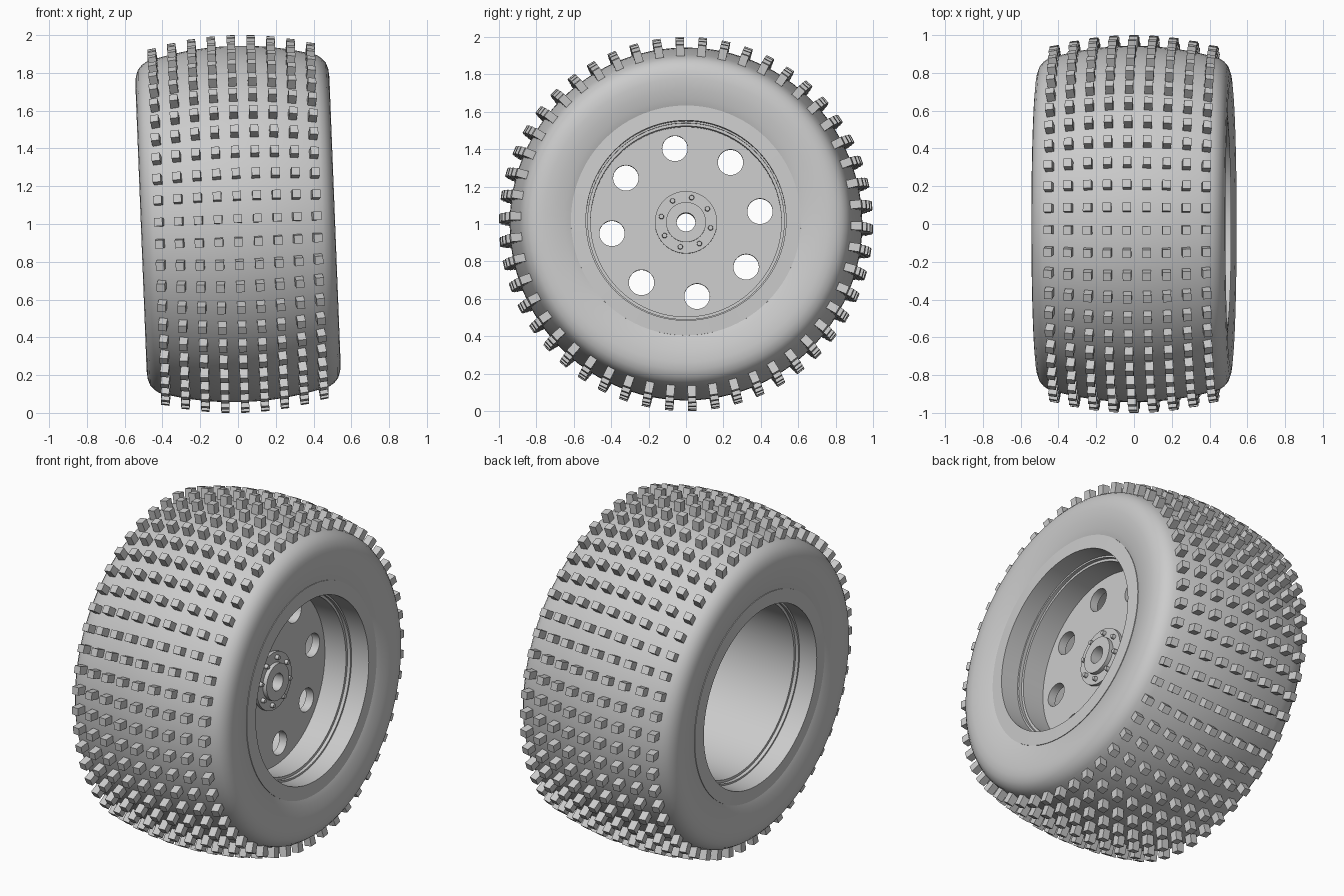
import bpy, bmesh
from math import sin, cos, radians, atan
from mathutils import Matrix, Vector

if "Cube" in bpy.data.objects:
    bpy.data.objects.remove(bpy.data.objects["Cube"], do_unlink=True)

# One plain grey for the whole wheel
grey = bpy.data.materials.new("plain_grey")
grey.use_nodes = True
colour = (0.6, 0.6, 0.6, 1)
grey.diffuse_color = colour
grey.node_tree.nodes["Principled BSDF"].inputs["Base Color"].default_value = colour

# Parts are built around local z, then laid on the slightly cambered axle
AXLE = Matrix.Translation((0, 0, 1)) @ Matrix.Rotation(radians(90 - 2.25), 4, 'Y')


def polar(radius, degrees, height=0):
    a = radians(degrees)
    return Vector((-radius * sin(a), radius * cos(a), height))


def finish(obj, smooth=True):
    obj.data.materials.append(grey)
    obj.matrix_world = AXLE
    bpy.ops.object.select_all(action='DESELECT')
    obj.select_set(True)
    bpy.context.view_layer.objects.active = obj
    if obj.type == 'CURVE':
        bpy.ops.object.convert(target='MESH')
    if smooth:
        bpy.ops.object.shade_smooth_by_angle(angle=radians(30))


def from_bmesh(name, bm, smooth=True):
    bmesh.ops.recalc_face_normals(bm, faces=bm.faces)
    mesh = bpy.data.meshes.new(name)
    bm.to_mesh(mesh)
    bm.free()
    obj = bpy.data.objects.new(name, mesh)
    bpy.context.collection.objects.link(obj)
    finish(obj, smooth)


def revolve(name, profile, steps=96):
    """Closed (radius, height) profile turned around the axle."""
    bm = bmesh.new()
    rings = [[bm.verts.new(polar(r, 360 * i / steps, h)) for r, h in profile]
             for i in range(steps)]
    n = len(profile)
    for i in range(steps):
        a, b = rings[i], rings[(i + 1) % steps]
        for j in range(n):
            k = (j + 1) % n
            bm.faces.new((a[j], a[k], b[k], b[j]))
    from_bmesh(name, bm)


def plate(name, circles, low, high):
    """Flat plate from circles (centre, radius); inner circles become holes."""
    curve = bpy.data.curves.new(name, 'CURVE')
    curve.dimensions = '2D'
    curve.fill_mode = 'BOTH'
    curve.extrude = (high - low) / 2
    for centre, radius in circles:
        steps = 96 if radius > 0.3 else 40
        spline = curve.splines.new('POLY')
        spline.points.add(steps - 1)
        spline.use_cyclic_u = True
        for i, p in enumerate(spline.points):
            p.co = (*(centre + polar(radius, 360 * i / steps)), 1)
    obj = bpy.data.objects.new(name, curve)
    bpy.context.collection.objects.link(obj)
    finish(obj)
    obj.matrix_world = AXLE @ Matrix.Translation((0, 0, (low + high) / 2))


def crown(h):
    return 0.943 - 0.32 * h * h


# Tyre: bulging sidewalls and a gently crowned tread
wall = [(0.56, 0.46), (0.61, 0.485), (0.65, 0.497), (0.70, 0.508), (0.76, 0.514),
        (0.80, 0.51), (0.835, 0.498), (0.86, 0.477)]
tread = [(crown(h / 20), h / 20) for h in range(9, -10, -1)]
revolve("tyre", wall + tread + [(r, -h) for r, h in reversed(wall)])

# Rim: flat flanges, stepped bead seats and barrel
lip = [(0.56, 0.45), (0.615, 0.47), (0.615, 0.49), (0.535, 0.494), (0.535, 0.38),
       (0.525, 0.38), (0.525, 0.36), (0.51, 0.36)]
revolve("rim", lip + [(r, -h) for r, h in reversed(lip)])

# Wheel disc with eight round holes and a bore
middle = Vector()
holes = [(polar(0.4, 8.5 + 45 * i), 0.068) for i in range(8)]
plate("wheel_disc", [(middle, 0.515), (middle, 0.05)] + holes, 0.17, 0.22)

# Hub flange and raised boss
plate("hub_flange", [(middle, 0.167), (middle, 0.05)], 0.15, 0.24)
plate("hub_boss", [(middle, 0.107), (middle, 0.05)], 0.14, 0.265)

# Ring of hub bolts
bm = bmesh.new()
for i in range(8):
    bmesh.ops.create_cone(bm, cap_ends=True, segments=12, radius1=0.015, radius2=0.012,
                          depth=0.03, matrix=Matrix.Translation(polar(0.135, 32 + 45 * i, 0.245)))
from_bmesh("hub_bolts", bm)

# Tread lugs: rows of square blocks following the crown
ROWS, COLUMNS = 50, 9
bm = bmesh.new()
for row in range(ROWS):
    turn = Matrix.Rotation(radians(91.95 + 360 * row / ROWS), 4, 'Z')
    for column in range(COLUMNS):
        h = (column - (COLUMNS - 1) / 2) * 0.104
        lean = Matrix.Rotation(-atan(0.64 * h) * 0.6, 4, 'X')
        place = turn @ Matrix.Translation((0, crown(h) + 0.0185, h))
        # local y points outward, z runs across the tread
        size = Matrix.Diagonal((0.044, 0.077, 0.044, 1))
        bmesh.ops.create_cube(bm, size=1, matrix=place @ lean.inverted() @ size)
from_bmesh("tread_lugs", bm, smooth=False)
